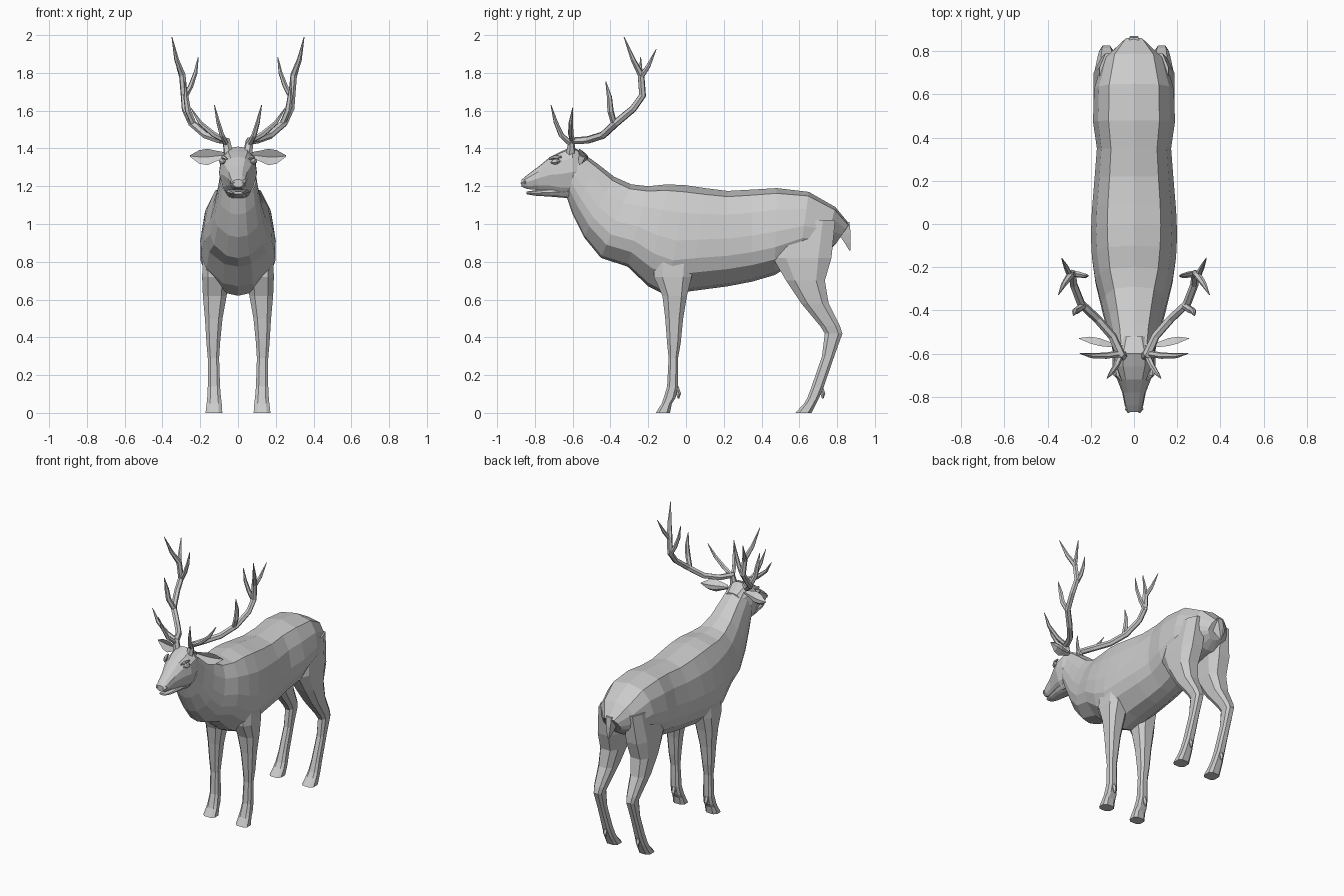
import bpy, bmesh, math
from mathutils import Vector

coat = bpy.data.materials.new("grey_coat")
coat.diffuse_color = (0.6, 0.6, 0.6, 1)


def loft(name, rings):
    """Skin a list of equal-length closed rings and cap both ends."""
    bm = bmesh.new()
    vs = [[bm.verts.new(p) for p in r] for r in rings]
    n = len(vs[0])
    for a, b in zip(vs, vs[1:]):
        for i in range(n):
            j = (i + 1) % n
            bm.faces.new((a[i], a[j], b[j], b[i]))
    bm.faces.new(vs[0])
    bm.faces.new(vs[-1])
    bmesh.ops.recalc_face_normals(bm, faces=bm.faces)
    me = bpy.data.meshes.new(name)
    bm.to_mesh(me)
    bm.free()
    me.materials.append(coat)
    ob = bpy.data.objects.new(name, me)
    bpy.context.collection.objects.link(ob)
    return ob


def section(profile, yt, zt, yb, zb, w):
    """Symmetric ring from a half profile of (depth, width) fractions."""
    right = [(w * f, yt + (yb - yt) * t, zt + (zb - zt) * t) for t, f in profile]
    return right + [(-x, y, z) for x, y, z in right[-2:0:-1]]


def leg(name, s, stations):
    """Eight-sided limb from (z, y front, y back, x inner, x outer)."""
    rings = []
    for z, y0, y1, x0, x1 in stations:
        cx, cy, rx, ry = (x0 + x1) / 2, (y0 + y1) / 2, (x1 - x0) / 2, (y1 - y0) / 2
        k = 0.55
        shape = [(1, k), (k, 1), (-k, 1), (-1, k), (-1, -k), (-k, -1), (k, -1), (1, -k)]
        rings.append([(s * (cx + rx * a), cy + ry * b, z) for a, b in shape])
    return loft(name, rings)


def tube(name, s, path, sides=6):
    """Tapered tube through (x, y, z, radius) points."""
    pts = [Vector((s * p[0], p[1], p[2])) for p in path]
    rings, u, old = [], None, None
    for i, p in enumerate(pts):
        t = (pts[min(i + 1, len(pts) - 1)] - pts[max(i - 1, 0)]).normalized()
        u = t.orthogonal().normalized() if u is None else old.rotation_difference(t) @ u
        v, old = t.cross(u), t
        rings.append([p + path[i][3] * (u * math.cos(a) + v * math.sin(a))
                      for a in (2 * math.pi * k / sides for k in range(sides))])
    return loft(name, rings)


# Torso and neck
torso_profile = [(0, 0), (0.06, 0.62), (0.25, 0.88), (0.5, 1), (0.68, 0.99),
                 (0.82, 0.85), (0.97, 0.4), (1, 0)]
torso = [(-.56, 1.385, -.63, 1.14, .095), (-.47, 1.32, -.60, 1.05, .107),
         (-.38, 1.25, -.54, .93, .127), (-.29, 1.21, -.45, .82, .15),
         (-.20, 1.20, -.31, .775, .18), (-.10, 1.21, -.20, .67, .195),
         (0, 1.205, -.10, .62, .20), (.10, 1.19, .03, .645, .195),
         (.22, 1.175, .22, .67, .182), (.35, 1.182, .35, .695, .172),
         (.48, 1.19, .47, .73, .19), (.65, 1.17, .60, .81, .185),
         (.79, 1.09, .73, .84, .145), (.865, 1.0, .79, .89, .06)]
loft("torso", [section(torso_profile, *r) for r in torso])

# Head and lower jaw
head_profile = [(0, 0), (0.03, 0.5), (0.22, 0.9), (0.5, 1), (0.8, 0.8), (1, 0.45), (1, 0)]
head = [(-.52, 1.36, 1.22, .07), (-.60, 1.41, 1.14, .10), (-.66, 1.385, 1.145, .10),
        (-.72, 1.355, 1.165, .078), (-.78, 1.305, 1.18, .055),
        (-.84, 1.26, 1.185, .043), (-.87, 1.235, 1.197, .03)]
loft("head", [section(head_profile, y, zt, y, zb, w) for y, zt, zb, w in head])
jaw = [(-.60, 1.21, 1.135, .07), (-.72, 1.19, 1.145, .055),
       (-.80, 1.178, 1.15, .04), (-.845, 1.172, 1.158, .025)]
loft("jaw", [section(head_profile, y, zt, y, zb, w) for y, zt, zb, w in jaw])

# Tail
tail = [(1.01, .80, .865, .035), (.95, .805, .872, .03), (.90, .84, .872, .018), (.86, .864, .872, .004)]
loft("tail", [[(-w, a, z), (w, a, z), (w * .6, b, z), (-w * .6, b, z)] for z, a, b, w in tail])

front_leg = [(.85, -.17, .04, .06, .185), (.72, -.17, .03, .05, .19),
             (.62, -.125, .005, .06, .186), (.50, -.11, -.015, .082, .175),
             (.37, -.10, -.028, .095, .167), (.29, -.092, -.042, .1, .16),
             (.14, -.10, -.042, .095, .16), (.08, -.118, -.055, .09, .163),
             (.05, -.128, -.075, .086, .166), (0, -.16, -.085, .083, .172)]
hind_leg = [(1.02, .50, .79, .04, .16), (.82, .46, .77, .035, .187),
            (.70, .53, .735, .05, .187), (.58, .61, .755, .07, .18),
            (.46, .71, .815, .09, .165), (.42, .735, .828, .098, .158),
            (.30, .72, .785, .102, .155), (.14, .665, .73, .098, .158),
            (.08, .643, .705, .092, .163), (.05, .625, .69, .088, .166),
            (0, .58, .665, .083, .172)]

# Antler beam and tines
antler = {
    "antler_beam": [(.05, -.61, 1.37, .026), (.062, -.605, 1.44, .022), (.10, -.52, 1.445, .02),
                    (.17, -.44, 1.47, .02), (.245, -.37, 1.535, .02), (.28, -.28, 1.61, .019),
                    (.285, -.23, 1.68, .019), (.295, -.238, 1.79, .018),
                    (.325, -.28, 1.87, .013), (.35, -.328, 1.99, .002)],
    "brow_tine": [(.06, -.605, 1.42, .015), (.085, -.66, 1.47, .014),
                  (.105, -.69, 1.54, .011), (.125, -.715, 1.63, .002)],
    "second_tine": [(.065, -.60, 1.44, .015), (.13, -.61, 1.475, .015),
                    (.20, -.61, 1.535, .012), (.25, -.60, 1.615, .002)],
    "middle_tine": [(.235, -.38, 1.53, .016), (.265, -.40, 1.60, .017),
                    (.275, -.405, 1.67, .014), (.28, -.425, 1.755, .002)],
    "inner_tine": [(.283, -.23, 1.67, .015), (.25, -.235, 1.73, .014),
                   (.225, -.24, 1.80, .011), (.21, -.24, 1.885, .002)],
    "rear_tine": [(.297, -.238, 1.78, .015), (.315, -.20, 1.835, .012), (.335, -.158, 1.925, .002)],
}

for side, s in (("right", 1), ("left", -1)):
    leg("front_leg_" + side, s, front_leg)
    leg("hind_leg_" + side, s, hind_leg)
    # Dewclaws
    for nm, y in (("front", -.052), ("hind", .712)):
        tube(f"{nm}_dewclaw_{side}", s, [(.128, y, .14, .012), (.128, y + .012, .10, .014),
                                         (.128, y + .012, .075, .004)], 5)
    for nm, path in antler.items():
        tube(f"{nm}_{side}", s, path)
    # Leaf-shaped cupped ear: (x, y, z, half height)
    ear = [(.07, -.565, 1.365, .015), (.115, -.56, 1.36, .028), (.16, -.55, 1.355, .043),
           (.205, -.54, 1.355, .036), (.255, -.53, 1.36, .003)]
    loft("ear_" + side, [[(s * x, y - h * .35, z + h), (s * x, y + h * .5, z + h * .3),
                          (s * x, y + h * .5, z - h * .4), (s * x, y - h * .35, z - h),
                          (s * x, y + h * .1, z)] for x, y, z, h in ear])
    # Eye, brow and nostril
    tube("eye_" + side, s, [(.075, -.715, 1.325, .004), (.079, -.698, 1.33, .016),
                            (.086, -.68, 1.333, .016), (.086, -.665, 1.333, .004)])
    tube("brow_" + side, s, [(.06, -.725, 1.345, .005), (.076, -.70, 1.354, .011),
                             (.084, -.66, 1.355, .005)], 5)
    tube("nostril_" + side, s, [(.03, -.835, 1.225, .006), (.03, -.855, 1.222, .014),
                                (.024, -.873, 1.215, .006)], 5)
